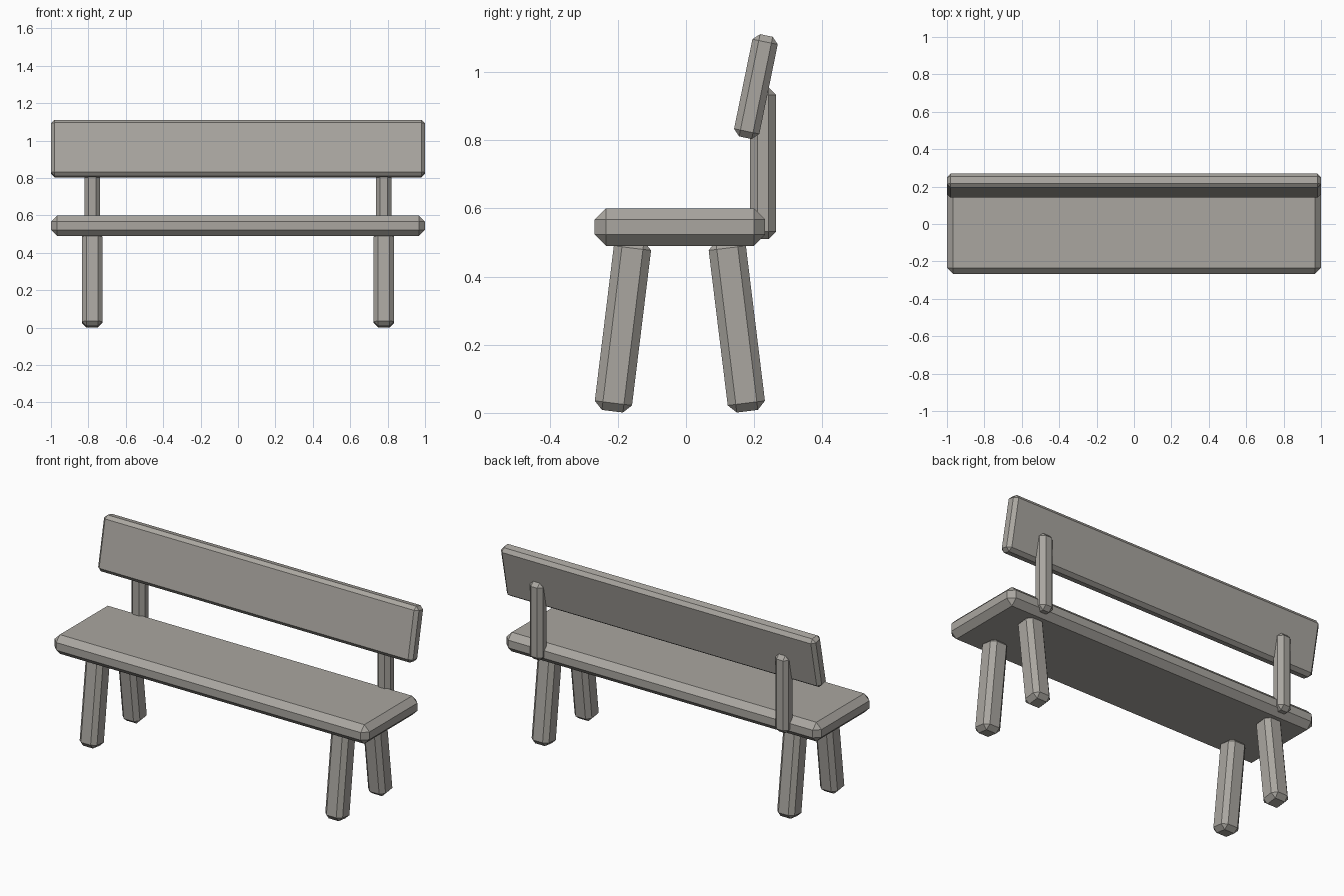
import bpy, bmesh, math
from mathutils import Matrix

if "Cube" in bpy.data.objects:
    bpy.data.objects.remove(bpy.data.objects["Cube"])

stone = bpy.data.materials.new("warm grey")
stone.diffuse_color = (0.40, 0.383, 0.352, 1)
stone.use_nodes = True
stone.node_tree.nodes["Principled BSDF"].inputs["Base Color"].default_value = stone.diffuse_color


def chamfered_box(name, centre, size, bevel, tilt=0.0):
    """Box with chamfered edges, tilted about x (degrees)."""
    bm = bmesh.new()
    bmesh.ops.create_cube(bm, size=1, matrix=Matrix.Diagonal((*size, 1)))
    bmesh.ops.bevel(bm, geom=bm.edges[:], offset=bevel, segments=1,
                    profile=0.5, affect='EDGES')
    bm.transform(Matrix.Rotation(math.radians(tilt), 4, 'X'))
    mesh = bpy.data.meshes.new(name)
    bm.to_mesh(mesh)
    bm.free()
    mesh.materials.append(stone)
    ob = bpy.data.objects.new(name, mesh)
    ob.location = centre
    bpy.context.collection.objects.link(ob)
    return ob


# Seat plank and leaning back plank
chamfered_box("seat", (0, -0.018, 0.545), (2.0, 0.50, 0.11), 0.033)
chamfered_box("backrest", (0, 0.205, 0.957), (2.0, 0.0757, 0.306), 0.019, -11.6)

# Splayed legs and upright back posts on each side
for side, x in (("left", -0.78), ("right", 0.78)):
    chamfered_box(side + "_front_leg", (x, -0.185, 0.256), (0.11, 0.11, 0.506), 0.024, -7)
    chamfered_box(side + "_back_leg", (x, 0.149, 0.256), (0.11, 0.11, 0.506), 0.024, 7)
    chamfered_box(side + "_back_post", (x, 0.226, 0.732), (0.084, 0.077, 0.445), 0.022)
